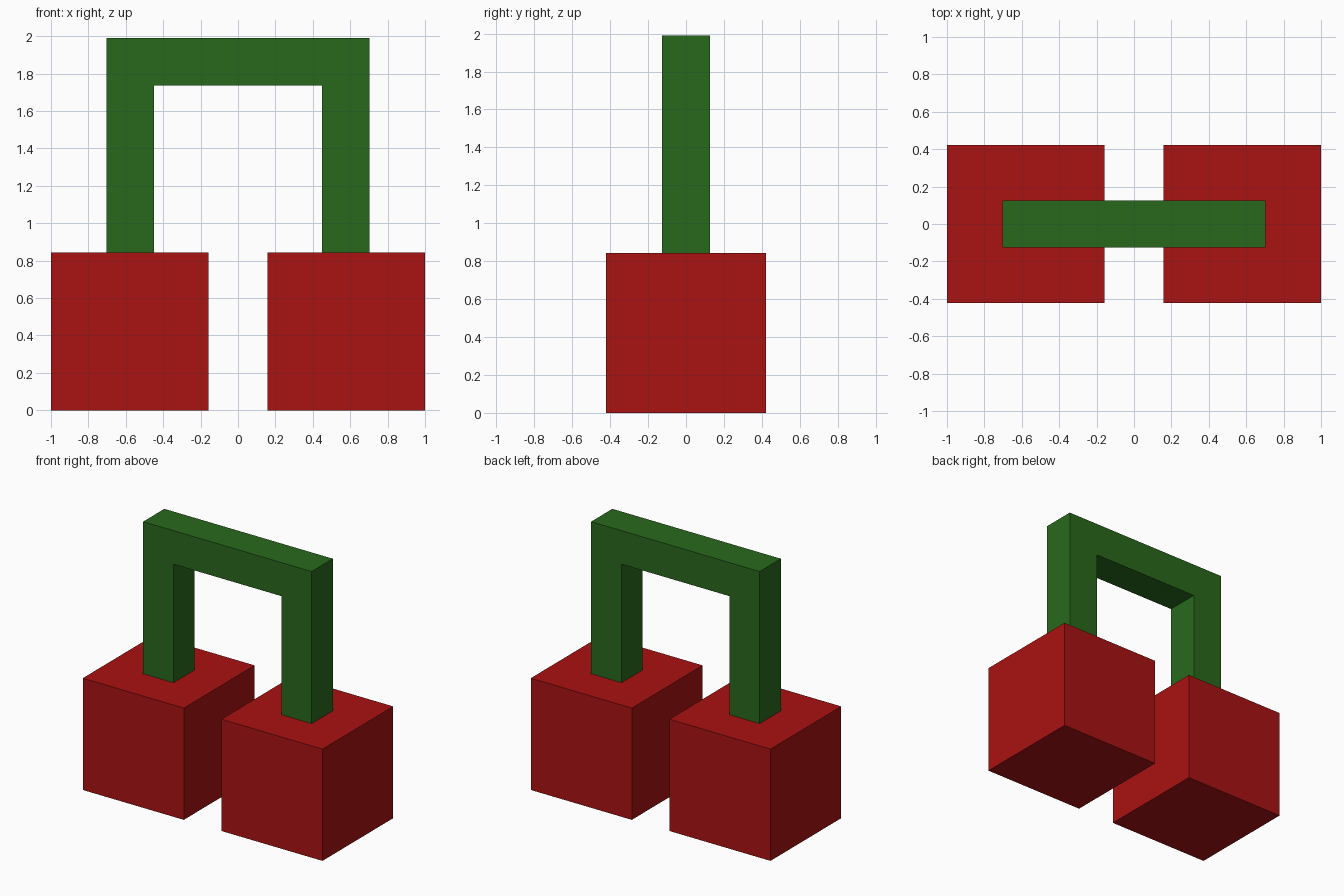
import bpy, bmesh

if "Cube" in bpy.data.objects:
    bpy.data.objects.remove(bpy.data.objects["Cube"])


def material(name, rgb):
    m = bpy.data.materials.new(name)
    m.diffuse_color = (*rgb, 1)
    m.use_nodes = True
    m.node_tree.nodes["Principled BSDF"].inputs["Base Color"].default_value = m.diffuse_color
    return m


def prism(name, profile, depth, mat):
    """Extrude an XZ outline along y, centred on y = 0."""
    bm = bmesh.new()
    face = bm.faces.new([bm.verts.new((x, -depth / 2, z)) for x, z in profile])
    ext = bmesh.ops.extrude_face_region(bm, geom=[face])
    moved = [v for v in ext["geom"] if isinstance(v, bmesh.types.BMVert)]
    bmesh.ops.translate(bm, verts=moved, vec=(0, depth, 0))
    bmesh.ops.recalc_face_normals(bm, faces=bm.faces)
    mesh = bpy.data.meshes.new(name)
    bm.to_mesh(mesh)
    bm.free()
    mesh.materials.append(mat)
    obj = bpy.data.objects.new(name, mesh)
    bpy.context.collection.objects.link(obj)
    return obj


red = material("fruit_red", (0.40, 0.006, 0.006))
green = material("stem_green", (0.022, 0.14, 0.012))

SIDE, TOP, THICK, HALF = 0.843, 1.99, 0.253, 0.703

# Two cube fruits
for name, x in (("left_fruit", -1), ("right_fruit", 1 - SIDE)):
    prism(name, [(x, 0), (x + SIDE, 0), (x + SIDE, SIDE), (x, SIDE)], SIDE, red)

# Square-section arch stem resting on both fruits
inner = HALF - THICK
prism("stem", [(-HALF, SIDE), (-inner, SIDE), (-inner, TOP - THICK), (inner, TOP - THICK),
               (inner, SIDE), (HALF, SIDE), (HALF, TOP), (-HALF, TOP)], THICK, green)
